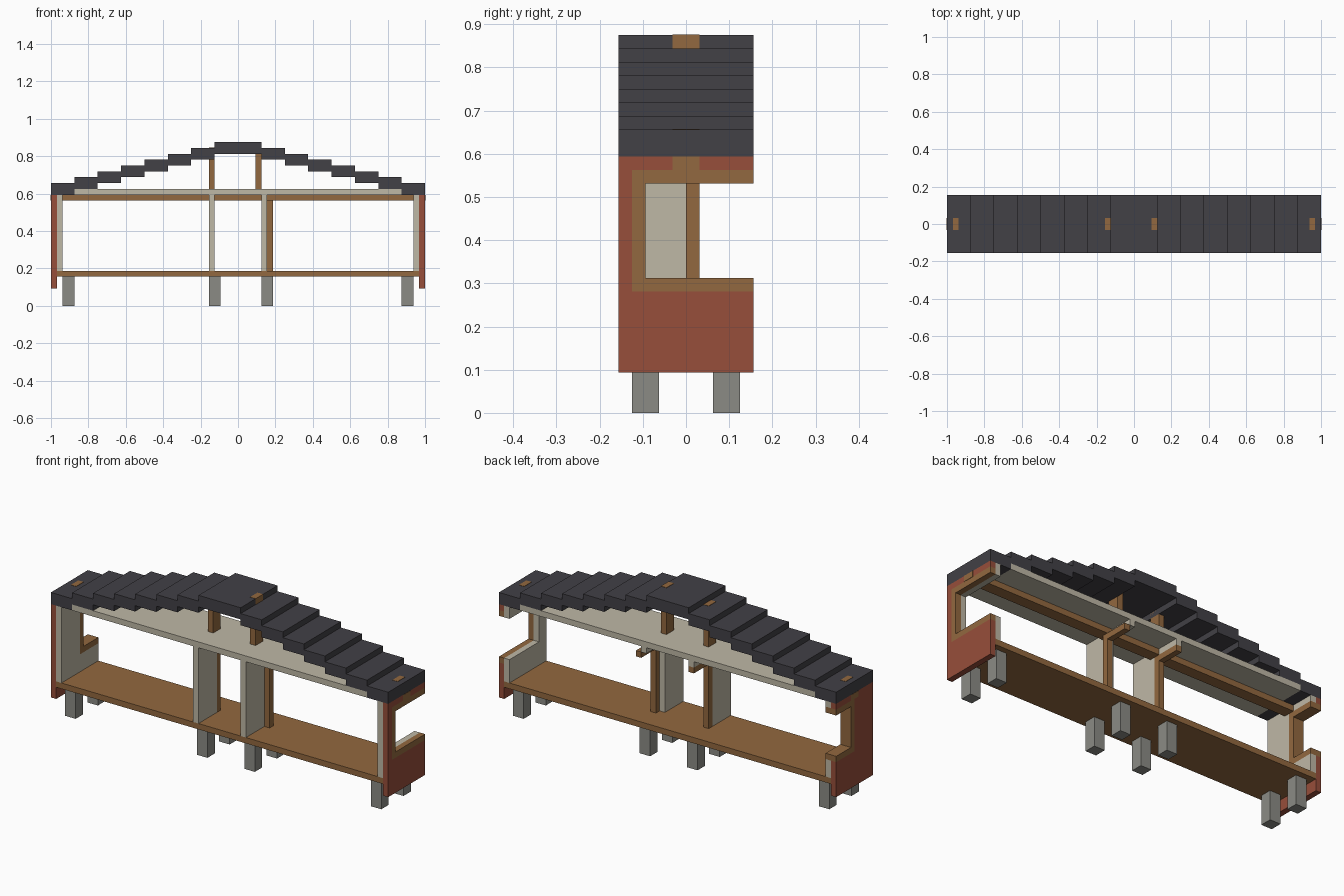
import bpy

cube = bpy.data.objects.get("Cube")
if cube:
    bpy.data.objects.remove(cube, do_unlink=True)

U = 1 / 32      # building module: every part is a multiple of it
EPS = 0.0015    # lift for flush timber ends


def material(name, rgb):
    m = bpy.data.materials.new(name)
    m.use_nodes = True
    m.diffuse_color = (*rgb, 1)
    bsdf = m.node_tree.nodes["Principled BSDF"]
    bsdf.inputs["Base Color"].default_value = (*rgb, 1)
    bsdf.inputs["Roughness"].default_value = 0.9
    return m


SLATE = material("dark slate", (0.054, 0.052, 0.061))
BRICK = material("brick red", (0.31, 0.077, 0.043))
WOOD = material("brown wood", (0.29, 0.14, 0.05))
PLASTER = material("cream plaster", (0.52, 0.48, 0.38))
STONE = material("grey stone", (0.26, 0.26, 0.235))


def prism(name, profile, x0, x1, mat):
    """Extrude a (y, z) outline, given in modules, from x0 to x1."""
    n = len(profile)
    verts = [(x * U, y * U, z * U) for x in (x0, x1) for y, z in profile]
    faces = [tuple(range(n))[::-1], tuple(range(n, 2 * n))]
    faces += [(i, (i + 1) % n, (i + 1) % n + n, i + n) for i in range(n)]
    mesh = bpy.data.meshes.new(name)
    mesh.from_pydata(verts, [], faces)
    mesh.materials.append(mat)
    obj = bpy.data.objects.new(name, mesh)
    bpy.context.collection.objects.link(obj)
    return obj


def box(name, x, y, z, mat):
    outline = [(y[0], z[0]), (y[1], z[0]), (y[1], z[1]), (y[0], z[1])]
    return prism(name, outline, x[0], x[1], mat)


def notched(y_in, z_lo, z_hi, base, top):
    """Wall outline with an opening that runs out through the back edge."""
    return [(-5, base), (5, base), (5, z_lo), (y_in, z_lo),
            (y_in, z_hi), (5, z_hi), (5, top), (-5, top)]


def frame(y_in):
    """C-shaped timber lining one module thick around an opening."""
    return [(y_in - 1, 9), (5, 9), (5, 10), (y_in, 10),
            (y_in, 17), (5, 17), (5, 18), (y_in - 1, 18)]


# Stepped roof slabs, rising to a wide ridge slab
for i in range(7):
    for side, sx in (("right", -1), ("left", 1)):
        a, b = sorted((sx * (32 - 4 * i), sx * (28 - 4 * i)))
        box(f"roof_step_{side}_{i + 1}", (a, b), (-5, 5), (19 + i, 21 + i), SLATE)
box("roof_ridge", (-4, 4), (-5, 5), (26, 28), SLATE)

# Floor, ceiling and the long beam under the ceiling
box("floor", (-31, 31), (-5, 5), (5, 6), WOOD)
box("ceiling", (-28, 28), (-5, 5), (19, 20), PLASTER)
e = EPS / U
box("long_beam", (-32 - e, 32 + e), (-1, 1), (18, 19), WOOD)

# Left end: wide window opening, timber lining in the outer layer
prism("left_outer_wall", notched(-4, 9, 18, 3, 19), 31, 32, BRICK)
prism("left_window_frame", frame(-3), 31, 32, WOOD)
prism("left_inner_wall", notched(-3, 10, 17, 6, 19), 30, 31, PLASTER)

# Right end: narrow opening, timber lining through both layers
prism("right_outer_wall", notched(0, 9, 18, 3, 19), -32, -31, BRICK)
prism("right_inner_wall", notched(0, 9, 18, 6, 19), -31, -30, PLASTER)
prism("right_window_frame", frame(1), -32, -30, WOOD)

# Two partitions, each with a doorway lined by a post and a lintel
for name, x, fx in (("right", -5, -5), ("left", 4, 5)):
    outline = [(-5, 6), (0, 6), (0, 18), (5, 18), (5, 19), (-5, 19)]
    prism(f"{name}_partition", outline, x, x + 1, PLASTER)
    lining = [(0, 6), (1, 6), (1, 17), (5, 17), (5, 18), (0, 18)]
    prism(f"{name}_door_frame", lining, fx, fx + 1, WOOD)

# Roof posts, with ends showing flush in the slabs
for name, x, top in (("right_end", -31, 21), ("right_middle", -5, 27),
                     ("left_middle", 3, 28), ("left_end", 30, 21)):
    grow = e if name == "left_middle" else 0
    box(f"{name}_roof_post", (x, x + 1 + grow), (-1, 1), (19, top + e), WOOD)

# Stone feet in pairs
for i, x in enumerate((-30, -5, 4, 28)):
    for row, y in (("front", -4), ("back", 2)):
        box(f"{row}_foot_{i + 1}", (x, x + 2), (y, y + 2), (0, 5), STONE)
